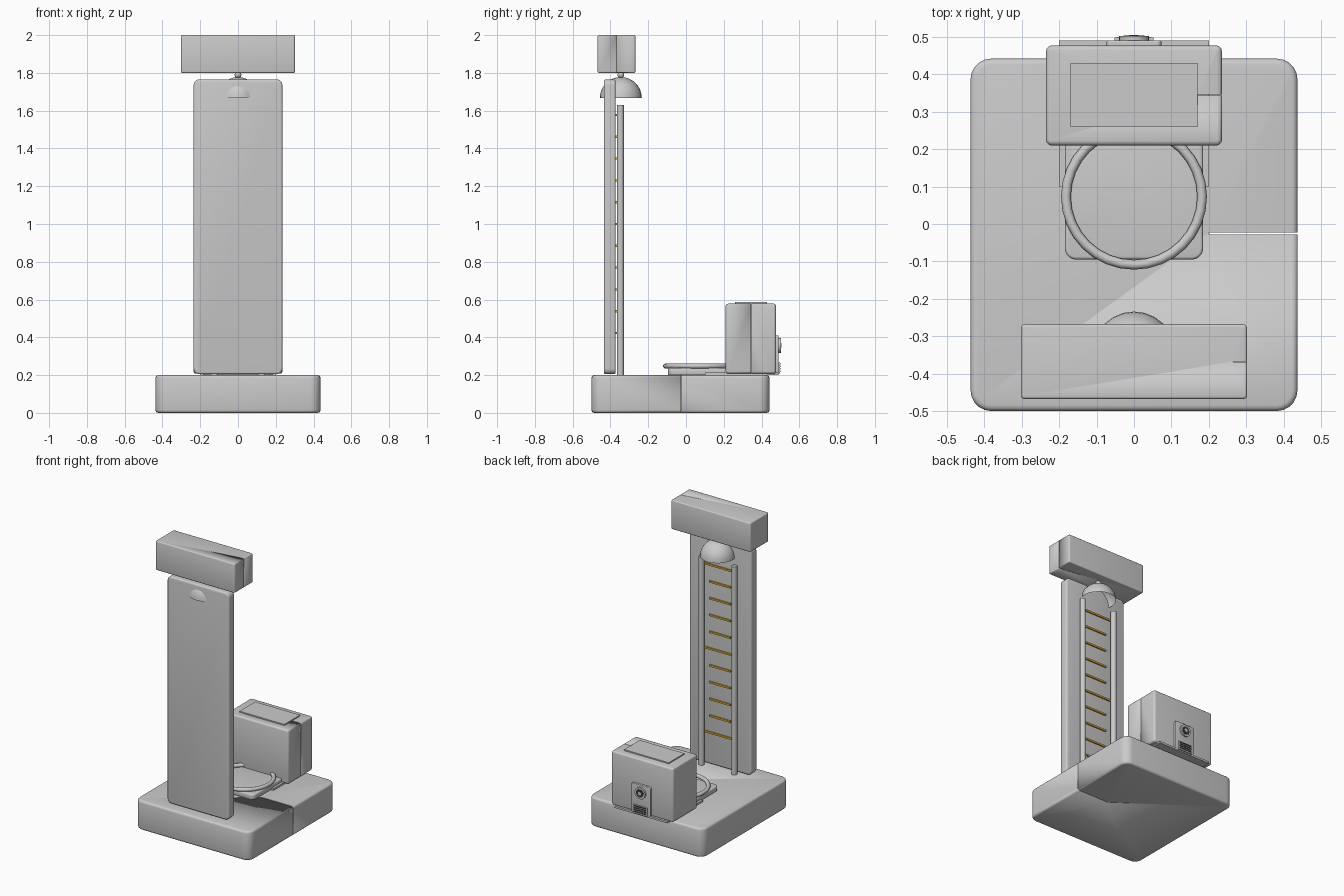
import bpy
import bmesh
import math
from mathutils import Matrix, Vector

if "Cube" in bpy.data.objects:
    bpy.data.objects.remove(bpy.data.objects["Cube"], do_unlink=True)


def material(name, rgb):
    m = bpy.data.materials.new(name)
    m.use_nodes = True
    m.diffuse_color = (*rgb, 1)
    m.node_tree.nodes["Principled BSDF"].inputs["Base Color"].default_value = (*rgb, 1)
    return m


GREY = material("light grey", (0.6, 0.6, 0.6))
GOLD = material("gold", (0.7, 0.42, 0.03))
DARK = material("dark grey", (0.04, 0.04, 0.04))


def finish(name, bm, mat, smooth=True):
    mesh = bpy.data.meshes.new(name)
    bm.to_mesh(mesh)
    bm.free()
    ob = bpy.data.objects.new(name, mesh)
    bpy.context.collection.objects.link(ob)
    mesh.materials.append(mat)
    if smooth:
        bpy.ops.object.select_all(action="DESELECT")
        ob.select_set(True)
        bpy.context.view_layer.objects.active = ob
        bpy.ops.object.shade_smooth_by_angle(angle=math.radians(35))
    return ob


def slab(name, x, y, z, corner=0.0, rim=0.0, axis=2, mat=GREY):
    """Box from ranges; corners run along the axis, rims go round its two end faces."""
    bm = bmesh.new()
    bmesh.ops.create_cube(bm, size=1)
    for v in bm.verts:
        for i, (lo, hi) in enumerate((x, y, z)):
            v.co[i] = lo if v.co[i] < 0 else hi
    if corner:
        edges = [e for e in bm.edges
                 if abs(e.verts[0].co[axis] - e.verts[1].co[axis]) > 1e-5]
        bmesh.ops.bevel(bm, geom=edges, offset=corner, offset_type="OFFSET",
                        segments=5, profile=0.5, affect="EDGES", clamp_overlap=True)
    if rim:
        bm.normal_update()
        caps = [f for f in bm.faces if abs(f.normal[axis]) > 0.99]
        edges = list({e for f in caps for e in f.edges})
        bmesh.ops.bevel(bm, geom=edges, offset=rim, offset_type="OFFSET",
                        segments=3, profile=0.5, affect="EDGES", clamp_overlap=True)
    return finish(name, bm, mat)


def cylinder(name, centre, radius, depth, axis="Z", segments=24, mat=GREY):
    bm = bmesh.new()
    turn = Matrix.Rotation(math.pi / 2, 4, "X") if axis == "Y" else Matrix()
    bmesh.ops.create_cone(bm, cap_ends=True, segments=segments, radius1=radius,
                          radius2=radius, depth=depth,
                          matrix=Matrix.Translation(Vector(centre)) @ turn)
    return finish(name, bm, mat)


def cut_seam(ob, x, y, z, width=0.004):
    """Cut a thin upright slit into the left side of a part."""
    cutter = slab("seam_cutter", x, (y - width / 2, y + width / 2), z)
    mod = ob.modifiers.new("seam", "BOOLEAN")
    mod.operation = "DIFFERENCE"
    mod.solver = "EXACT"
    mod.object = cutter
    bpy.context.view_layer.objects.active = ob
    bpy.ops.object.modifier_apply(modifier=mod.name)
    bpy.data.objects.remove(cutter, do_unlink=True)


# Base platform
base = slab("base", (-0.437, 0.437), (-0.5, 0.442), (0, 0.2), 0.055, 0.015)
cut_seam(base, (0.2, 0.5), -0.025, (-0.1, 0.3), 0.005)

# Upright panel and head box
slab("back_panel", (-0.235, 0.235), (-0.435, -0.373), (0.205, 1.765), 0.03, 0.01, axis=1)
head = slab("head_box", (-0.302, 0.302), (-0.468, -0.268), (1.8, 2.0), 0.01, 0.007)
cut_seam(head, (0.265, 0.4), -0.368, (1.7, 2.1), 0.002)

# Shower dome, open underneath, hung from a small ball
bm = bmesh.new()
bmesh.ops.create_uvsphere(bm, u_segments=24, v_segments=16, radius=0.111)
bmesh.ops.delete(bm, geom=[v for v in bm.verts if v.co.z < -0.001], context="VERTS")
bmesh.ops.translate(bm, verts=bm.verts, vec=(0, -0.345, 1.667))
finish("shower_dome", bm, GREY)

bm = bmesh.new()
bmesh.ops.create_uvsphere(bm, u_segments=16, v_segments=10, radius=0.018)
bmesh.ops.translate(bm, verts=bm.verts, vec=(0, -0.345, 1.79))
finish("dome_joint", bm, GREY)

# Two rails with long and short rungs
for side, sx in (("left", 1), ("right", -1)):
    cylinder(side + "_rail", (sx * 0.125, -0.347, 0.915), 0.018, 1.43)
for i in range(11):
    half = 0.12 if i % 5 == 0 else 0.08
    z = 0.423 + i * 0.1154
    slab("rung", (-half, half), (-0.376, -0.364), (z - 0.006, z + 0.006), mat=GOLD)

# Seat plate, mounting plate and seat ring
slab("seat_plate", (-0.185, 0.185), (-0.095, 0.3), (0.2, 0.237), 0.03, 0.008)
slab("mounting_plate", (-0.2, 0.2), (0.1, 0.49), (0.2, 0.213))
bpy.ops.mesh.primitive_torus_add(major_segments=32, minor_segments=12, major_radius=0.182,
                                 minor_radius=0.013, location=(0, 0.073, 0.248))
ring = bpy.context.object
ring.name = "seat_ring"
ring.data.materials.append(GREY)
bpy.ops.object.shade_smooth_by_angle(angle=math.radians(35))

# Tank and lid
tank = slab("tank", (-0.235, 0.235), (0.21, 0.477), (0.208, 0.578), 0.015, 0.012)
cut_seam(tank, (0.17, 0.3), 0.345, (0.1, 0.7), 0.003)
slab("tank_lid", (-0.17, 0.17), (0.26, 0.43), (0.57, 0.586))

# Rear service plate with socket and grille
slab("service_plate", (-0.073, 0.073), (0.47, 0.491), (0.208, 0.41), 0.012, 0.004, axis=1)
cylinder("socket", (0, 0.49, 0.357), 0.04, 0.024, axis="Y")
cylinder("socket_hole", (0, 0.5, 0.357), 0.028, 0.007, axis="Y", mat=DARK)
cylinder("socket_pin", (0, 0.501, 0.357), 0.012, 0.009, axis="Y")
slab("grille_frame", (-0.052, 0.052), (0.485, 0.498), (0.208, 0.267))
for i in range(4):
    z = 0.217 + i * 0.013
    slab("grille_slot", (-0.045, 0.045), (0.496, 0.5), (z, z + 0.008), mat=DARK)
